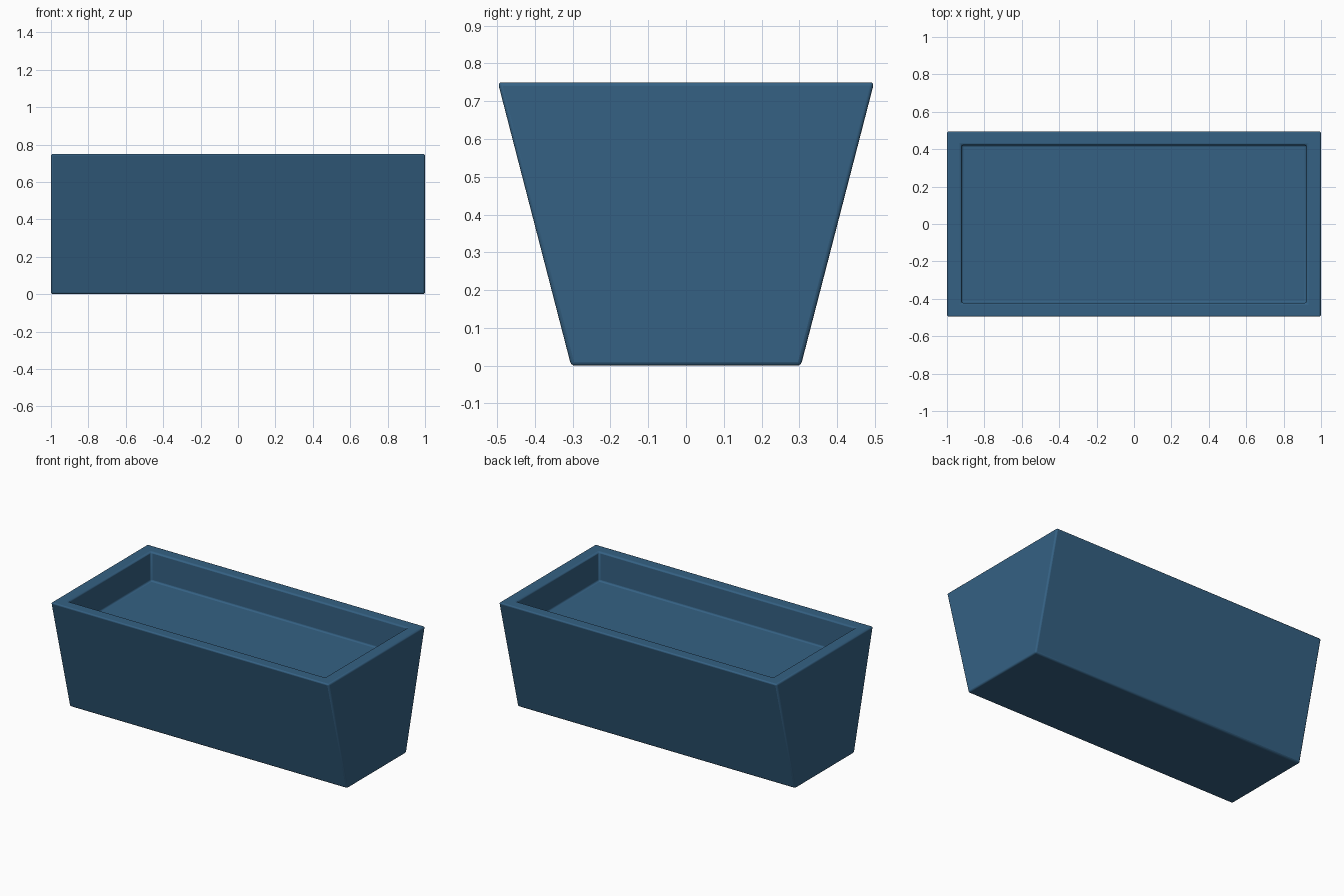
import bpy, bmesh

if "Cube" in bpy.data.objects:
    bpy.data.objects.remove(bpy.data.objects["Cube"])

TOP, FLOOR = 0.75, 0.56


def ring(bm, hx, hy, z):
    return [bm.verts.new((sx * hx, sy * hy, z))
            for sx, sy in ((-1, -1), (1, -1), (1, 1), (-1, 1))]


# Trough planter: tapered sides, upright ends, straight-walled recess
bm = bmesh.new()
rings = [ring(bm, 1.0, 0.304, 0.0),
         ring(bm, 1.0, 0.498, TOP),
         ring(bm, 0.922, 0.422, TOP),
         ring(bm, 0.922, 0.422, FLOOR)]
for a, b in zip(rings, rings[1:]):
    for i in range(4):
        j = (i + 1) % 4
        bm.faces.new((a[i], a[j], b[j], b[i]))
bm.faces.new(rings[0][::-1])
bm.faces.new(rings[-1])
bmesh.ops.recalc_face_normals(bm, faces=bm.faces[:])
mesh = bpy.data.meshes.new("planter_trough")
bm.to_mesh(mesh)
bm.free()
planter = bpy.data.objects.new("planter_trough", mesh)
bpy.context.collection.objects.link(planter)

# Softly rounded edges
bevel = planter.modifiers.new("rounded_edges", 'BEVEL')
bevel.width = 0.01
bevel.segments = 3
bevel.limit_method = 'ANGLE'

# Blue finish
mat = bpy.data.materials.new("blue_finish")
mat.diffuse_color = (0.035, 0.12, 0.23, 1)
mat.use_nodes = True
mat.node_tree.nodes["Principled BSDF"].inputs["Base Color"].default_value = mat.diffuse_color
mesh.materials.append(mat)

bpy.context.view_layer.objects.active = planter
planter.select_set(True)
bpy.ops.object.shade_smooth_by_angle()
